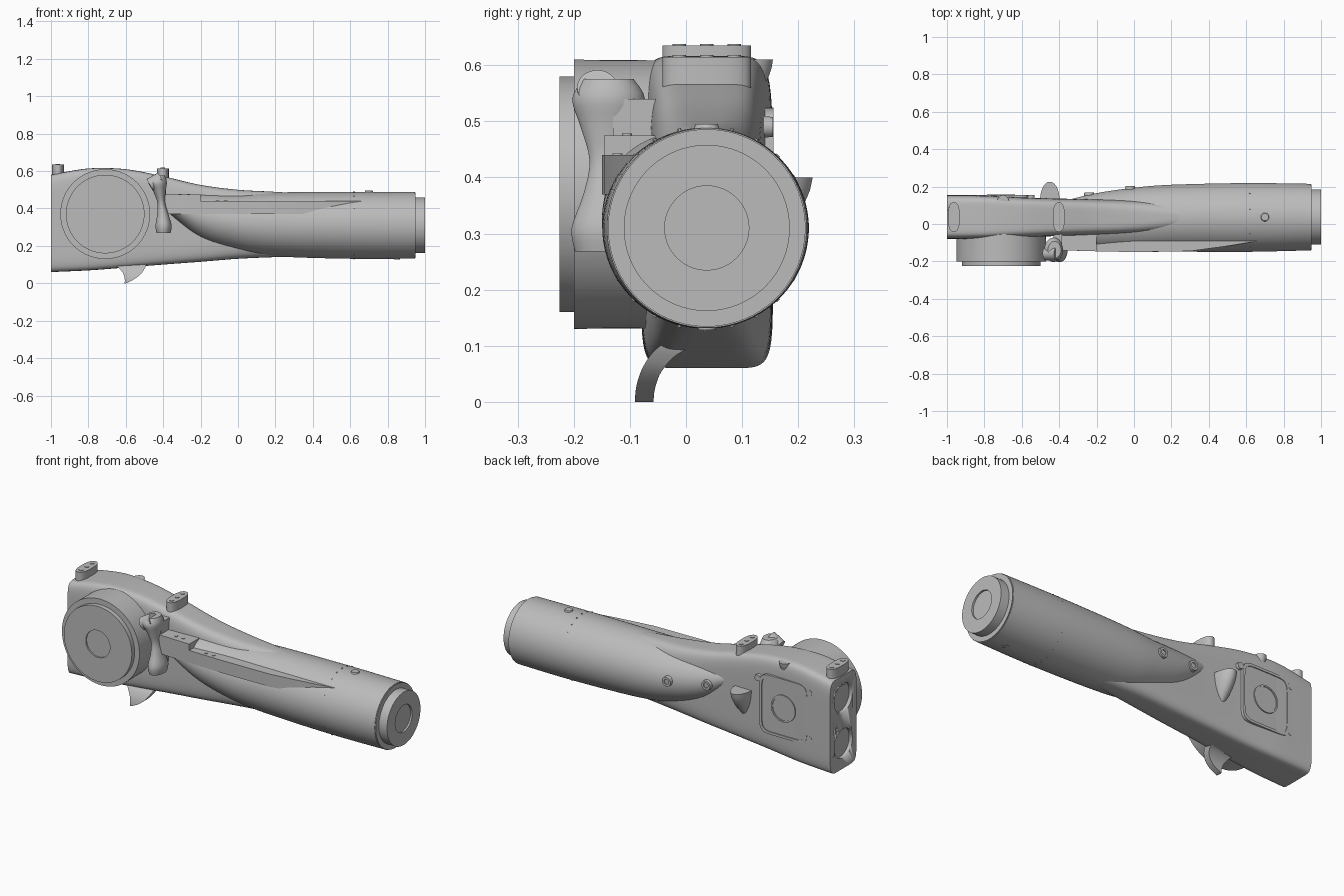
import bpy, bmesh, math
from mathutils import Vector as V

old = bpy.data.objects.get("Cube")
if old:
    bpy.data.objects.remove(old)

grey = bpy.data.materials.new("neutral_grey")
grey.use_nodes = True
grey.diffuse_color = (0.5, 0.5, 0.5, 1)
grey.node_tree.nodes["Principled BSDF"].inputs["Base Color"].default_value = (0.5, 0.5, 0.5, 1)
X, Y, Z = V((1, 0, 0)), V((0, 1, 0)), V((0, 0, 1))


def ring(c, u, v, n=48, power=2):
    """Superellipse ring about c spanned by half-axes u and v."""
    pts = []
    for i in range(n):
        a = math.tau * (i + 0.5) / n
        ca, sa = math.cos(a), math.sin(a)
        pts.append(V(c) + u * math.copysign(abs(ca) ** (2 / power), ca)
                   + v * math.copysign(abs(sa) ** (2 / power), sa))
    return pts


def loft(name, rings):
    """Skin a row of equal rings and cap both ends."""
    bm = bmesh.new()
    rows = [[bm.verts.new(p) for p in r] for r in rings]
    n = len(rows[0])
    for a, b in zip(rows, rows[1:]):
        for i in range(n):
            j = (i + 1) % n
            bm.faces.new((a[i], a[j], b[j], b[i]))
    bm.faces.new(rows[0])
    bm.faces.new(rows[-1])
    bmesh.ops.recalc_face_normals(bm, faces=bm.faces)
    me = bpy.data.meshes.new(name)
    bm.to_mesh(me)
    bm.free()
    me.materials.append(grey)
    ob = bpy.data.objects.new(name, me)
    bpy.context.collection.objects.link(ob)
    bpy.ops.object.select_all(action='DESELECT')
    ob.select_set(True)
    bpy.context.view_layer.objects.active = ob
    bpy.ops.object.shade_smooth_by_angle(angle=math.radians(35))
    return ob


def turned(name, base, axis, profile, n=48):
    """Lathe a (distance, radius) profile along an axis."""
    axis = V(axis).normalized()
    u = axis.orthogonal().normalized()
    v = axis.cross(u)
    return loft(name, [ring(V(base) + axis * d, u * r, v * r, n) for d, r in profile])


def slab(name, outline, z0, z1):
    return loft(name, [[V((x, y, z)) for x, y in outline] for z in (z0, z1)])


def smooth_rows(rows, steps=6):
    """Catmull-Rom interpolation between rows of numbers."""
    out = []
    for k in range(len(rows) - 1):
        p = [rows[max(k - 1, 0)], rows[k], rows[k + 1], rows[min(k + 2, len(rows) - 1)]]
        for s in range(steps):
            t = s / steps
            out.append([b + t / 2 * (c - a + t * (2 * a - 5 * b + 4 * c - d + t * (3 * (b - c) + d - a)))
                        for a, b, c, d in zip(*p)])
    return out + [rows[-1]]


# Main housing: x, bottom, top, right side, left side, squareness
body_rows = [(-1, .06, .58, -.08, .155, 8), (-.8, .069, .614, -.079, .152, 8),
             (-.6, .084, .61, -.072, .142, 7), (-.4, .10, .572, -.064, .136, 6),
             (-.2, .115, .526, -.06, .132, 5), (0, .131, .50, -.056, .128, 4),
             (.2, .14, .489, -.045, .118, 3), (.5, .15, .47, -.02, .09, 2)]
body = loft("housing", [ring((x, (a + b) / 2, (lo + hi) / 2), Y * (b - a) / 2, Z * (hi - lo) / 2, 96, p)
                        for x, lo, hi, a, b, p in smooth_rows(body_rows)])

# Round sockets in the end face
for z in (.455, .2):
    cutter = turned("socket_cutter", (-1.1, .037, z), X, [(0, .08), (.12, .08)])
    cutter.hide_render = True
    mod = body.modifiers.new("socket", 'BOOLEAN')
    mod.operation, mod.object, mod.solver = 'DIFFERENCE', cutter, 'EXACT'
    bpy.context.view_layer.objects.active = body
    bpy.ops.object.modifier_apply(modifier=mod.name)
    bpy.data.objects.remove(cutter)

# Tube with a flattened nose: x, centre y, centre z, half width, half height
tube_rows = [(-.41, 0, .43, .10, .025), (-.36, -.006, .42, .132, .058), (-.2, .01, .36, .155, .123),
             (0, .022, .325, .172, .153), (.2, .031, .315, .179, .171),
             (.6, .035, .31, .184, .179), (.945, .037, .31, .178, .178)]
loft("tube", [ring((x, y, z), Y * ry, Z * rz, 72) for x, y, z, ry, rz in smooth_rows(tube_rows)])
turned("end_collar", (.93, .037, .31), X,
       [(0, .17), (.02, .176), (.02, .148), (.07, .148), (.07, .075), (.06, .075)], 72)

# Side drum with stepped cap and shallow centre
turned("side_drum", (-.71, .05, .37), -Y, [(0, .238), (.25, .24)], 96)
turned("drum_cap", (-.71, -.19, .37), -Y,
       [(0, .21), (.035, .21), (.035, .075), (.027, .075)], 72)

# Side ledge and its raised block
slab("side_ledge", [(-.39, -.14), (-.2, -.146), (0, -.15), (.3, -.145), (.5, -.118),
                    (.7, -.085), (.65, .02), (-.39, .02)], .37, .44)
slab("ledge_block", [(-.39, -.14), (-.2, -.146), (-.2, 0), (-.39, 0)], .42, .475)
for x, y, z in [(-.31, -.105, .475), (-.265, -.105, .475), (-.11, -.122, .44), (-.065, -.122, .44)]:
    turned("ledge_pin", (x, y, z - .01), Z, [(0, .009), (.013, .009)], 16)

# Top connector lugs
for x, top in ((-.963, .635), (-.402, .615)):
    loft("connector_lug", [ring((x, .037, z), X * rx, Y * .079, 40, 2.5)
                           for z, rx in ((top - .11, .037), (top - .05, .032), (top, .032))])
    for y in (-.012, .037, .086):
        turned("lug_pin", (x, y, top - .01), Z, [(0, .012), (.013, .012)], 16)

# Flared waist bracket beside the drum with a short stub
bracket = [(-.425, .575, .035, .045), (-.43, .54, .05, .065), (-.42, .49, .033, .05),
           (-.41, .43, .021, .034), (-.402, .37, .03, .045),
           (-.398, .31, .043, .066), (-.398, .268, .038, .06)]
loft("waist_bracket", [ring((x, -.138, z), X * rx, Y * ry, 40)
                       for x, z, rx, ry in smooth_rows(bracket, 4)])
turned("bracket_stub", (-.41, -.158, .56), (-.8, 0, -.45), [(0, .036), (.07, .036)], 32)
slab("bracket_web", [(-.43, -.13), (-.385, -.13), (-.385, 0), (-.43, 0)], .3, .54)

# Curved hook under the housing: z, x range, y range
hook = [(0, -.606, -.598, -.091, -.058), (.025, -.606, -.55, -.089, -.055),
        (.055, -.615, -.515, -.08, -.043), (.085, -.64, -.496, -.062, -.015),
        (.105, -.66, -.488, -.04, .03)]
loft("lower_hook", [[V((a, c, z)), V((b, c, z)), V((b, d, z)), V((a, d, z))]
                    for z, a, b, c, d in smooth_rows(hook, 4)])

# Flat-topped spurs on the back
for name, x, y, top, drop, rx, ry in (("large_spur", -.45, .13, .4, .15, .052, .096),
                                      ("small_spur", -.70, .112, .61, .09, .033, .043)):
    loft(name, [ring((x, y, top - drop * t), X * rx * (1 - t * t) ** .7, Y * ry * (1 - t ** 1.6), 40)
                for t in (0, .15, .3, .5, .7, .85, .97)])

# Back access panel: raised rim around a sunken plate, with a round boss
rim = [(.13, .148, .165), (.156, .148, .165), (.156, .134, .151), (.151, .134, .151)]
loft("access_panel", [ring((-.71, y, .36), X * rx, Z * rz, 64, 7) for y, rx, rz in rim])
turned("panel_boss", (-.71, .14, .36), Y, [(0, .075), (.017, .075), (.017, .066), (.013, .066)])
for x, z in ((-.55, .49), (-.87, .49), (-.87, .23)):
    turned("panel_latch", (x, .135, z), Y, [(0, .02), (.02, .018)], 16)

# Bolts on the back of the tube and small studs around it
for x, y, z in ((-.24, .145, .37), (-.02, .18, .345)):
    turned("back_bolt", (x, y, z), Y, [(0, .028), (.024, .026), (.024, .014), (.018, .014)], 24)
turned("lower_stud", (.85, .037, .15), -Z, [(0, .018), (.022, .016)], 16)
turned("upper_stud", (.7, .037, .47), Z, [(0, .03), (.025, .02)], 16)
for i in range(24):
    d = V((0, math.cos(math.tau * i / 24), math.sin(math.tau * i / 24)))
    turned("seam_rivet", V((.62, .035, .31)) + d * .17, d, [(0, .004), (.0135, .004)], 8)
